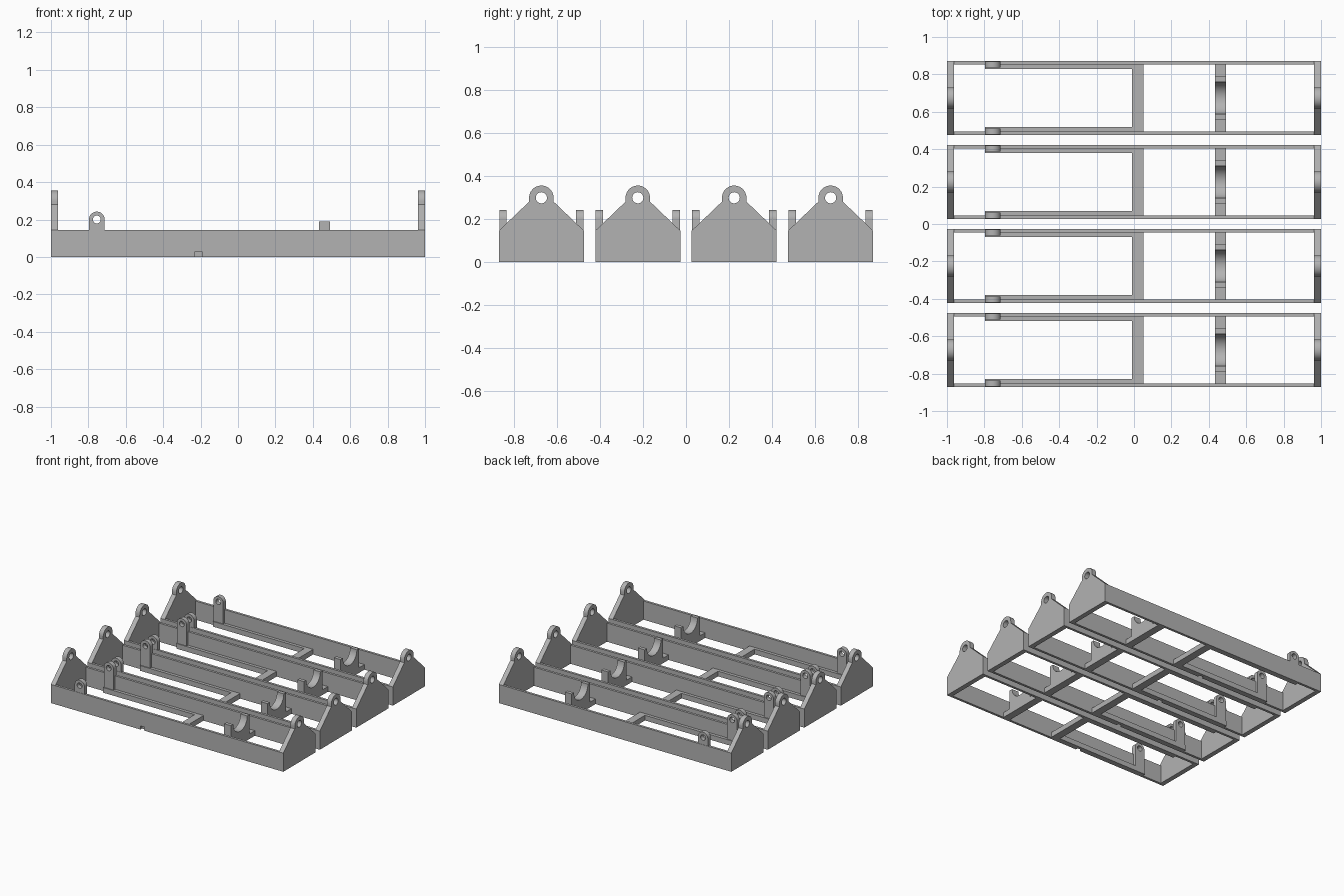
import bpy, bmesh, math
from mathutils import Matrix

cube = bpy.data.objects.get("Cube")
if cube:
    bpy.data.objects.remove(cube, do_unlink=True)

grey = bpy.data.materials.new("plain grey")
grey.use_nodes = True
COLOR = (0.45, 0.45, 0.45, 1)
grey.diffuse_color = COLOR
grey.node_tree.nodes["Principled BSDF"].inputs["Base Color"].default_value = COLOR

# Axis mappings for flat profiles: (x, z) swept along y, (y, z) swept along x
SIDE = Matrix(((1, 0, 0, 0), (0, 0, -1, 0), (0, 1, 0, 0), (0, 0, 0, 1)))
END = Matrix(((0, 0, 1, 0), (1, 0, 0, 0), (0, 1, 0, 0), (0, 0, 0, 1)))


def arc(cx, cz, r, start, end, steps=24):
    angles = [math.radians(start + (end - start) * i / steps) for i in range(steps + 1)]
    return [(cx + r * math.cos(a), cz + r * math.sin(a)) for a in angles]


def rect(u0, u1, v0, v1):
    return [(u0, v0), (u1, v0), (u1, v1), (u0, v1)]


def profile_mesh(name, loops, thickness, axes):
    """Fill an outline (later loops are holes) and give it thickness."""
    curve = bpy.data.curves.new(name, 'CURVE')
    curve.dimensions, curve.fill_mode = '2D', 'BOTH'
    curve.extrude = thickness / 2
    for loop in loops:
        spline = curve.splines.new('POLY')
        spline.points.add(len(loop) - 1)
        for p, (u, v) in zip(spline.points, loop):
            p.co = (u, v, 0, 1)
        spline.use_cyclic_u = True
    temp = bpy.data.objects.new(name, curve)
    bpy.context.collection.objects.link(temp)
    bpy.context.view_layer.update()
    mesh = bpy.data.meshes.new_from_object(
        temp.evaluated_get(bpy.context.evaluated_depsgraph_get()))
    bpy.data.objects.remove(temp, do_unlink=True)
    bm = bmesh.new()
    bm.from_mesh(mesh)
    bmesh.ops.remove_doubles(bm, verts=bm.verts, dist=1e-5)
    bmesh.ops.recalc_face_normals(bm, faces=bm.faces)
    bm.transform(axes)
    bm.to_mesh(mesh)
    bm.free()
    mesh.materials.clear()
    mesh.materials.append(grey)
    return mesh


HALF = 0.198      # half the width of a frame
WALL = 0.019      # side wall thickness
PLATE = 0.037     # end plate thickness
WALL_H = 0.145
RAIL_H = 0.04
LUG_X = -0.755
inner = HALF - WALL

# End plate: pentagon rising to a round eye with a pin hole
end_plate = profile_mesh("end_plate", [
    [(-HALF, 0), (HALF, 0), (HALF, WALL_H), (0.057, 0.28)]
    + arc(0, 0.298, 0.057, 0, 180) + [(-0.057, 0.28), (-HALF, WALL_H)],
    arc(0, 0.298, 0.026, 0, 345, 23)], PLATE, END)

# Side walls: the front one has a small notch in its lower edge
span = 1 - PLATE
back_wall = profile_mesh("back_wall", [rect(-span, span, 0, WALL_H)], WALL, SIDE)
front_wall = profile_mesh("front_wall", [
    [(-span, 0), (-0.23, 0), (-0.23, 0.028), (-0.193, 0.028), (-0.193, 0),
     (span, 0), (span, WALL_H), (-span, WALL_H)]], WALL, SIDE)

# Ledge along the inside of each wall
ledge = profile_mesh("ledge", [rect(-0.797, -0.01, 0, RAIL_H)], 0.024, SIDE)

# Upright lug with a pin hole
lug = profile_mesh("lug", [
    [(LUG_X - 0.042, 0.002), (LUG_X + 0.042, 0.002)] + arc(LUG_X, 0.2, 0.042, 0, 180),
    arc(LUG_X, 0.2, 0.021, 0, 345, 23)], 0.034, SIDE)

# Cross bar and the cradle with its half-round seat
cross_bar = profile_mesh("cross_bar", [rect(-inner, inner, 0, RAIL_H)], 0.06, END)
cradle = profile_mesh("cradle", [
    [(-inner, 0), (inner, 0), (inner, RAIL_H), (0.114, RAIL_H), (0.114, 0.19)]
    + arc(0, 0.19, 0.086, 0, -180)
    + [(-0.114, 0.19), (-0.114, RAIL_H), (-inner, RAIL_H)]], 0.058, END)

# Place of every part within one frame
layout = [
    ("left_end_plate", end_plate, 1 - PLATE / 2, 0),
    ("right_end_plate", end_plate, -1 + PLATE / 2, 0),
    ("front_wall", front_wall, 0, -HALF + WALL / 2),
    ("back_wall", back_wall, 0, HALF - WALL / 2),
    ("cross_bar", cross_bar, 0.02, 0),
    ("cradle", cradle, 0.462, 0),
]
for side, s in (("front", -1), ("back", 1)):
    layout.append((side + "_ledge", ledge, 0, s * (inner - 0.012)))
    layout.append((side + "_lug", lug, 0, s * (HALF - 0.019)))

# Four identical frames side by side
parts = []
for i in range(4):
    for name, mesh, x, y in layout:
        ob = bpy.data.objects.new(f"{name}_{i + 1}", mesh)
        ob.location = (x, y + (i - 1.5) * 0.449, 0)
        bpy.context.collection.objects.link(ob)
        parts.append(ob)

# Smooth only the round surfaces
bpy.ops.object.select_all(action='DESELECT')
for ob in parts[:len(layout)]:
    ob.select_set(True)
bpy.context.view_layer.objects.active = parts[0]
bpy.ops.object.shade_smooth_by_angle(angle=math.radians(30))
